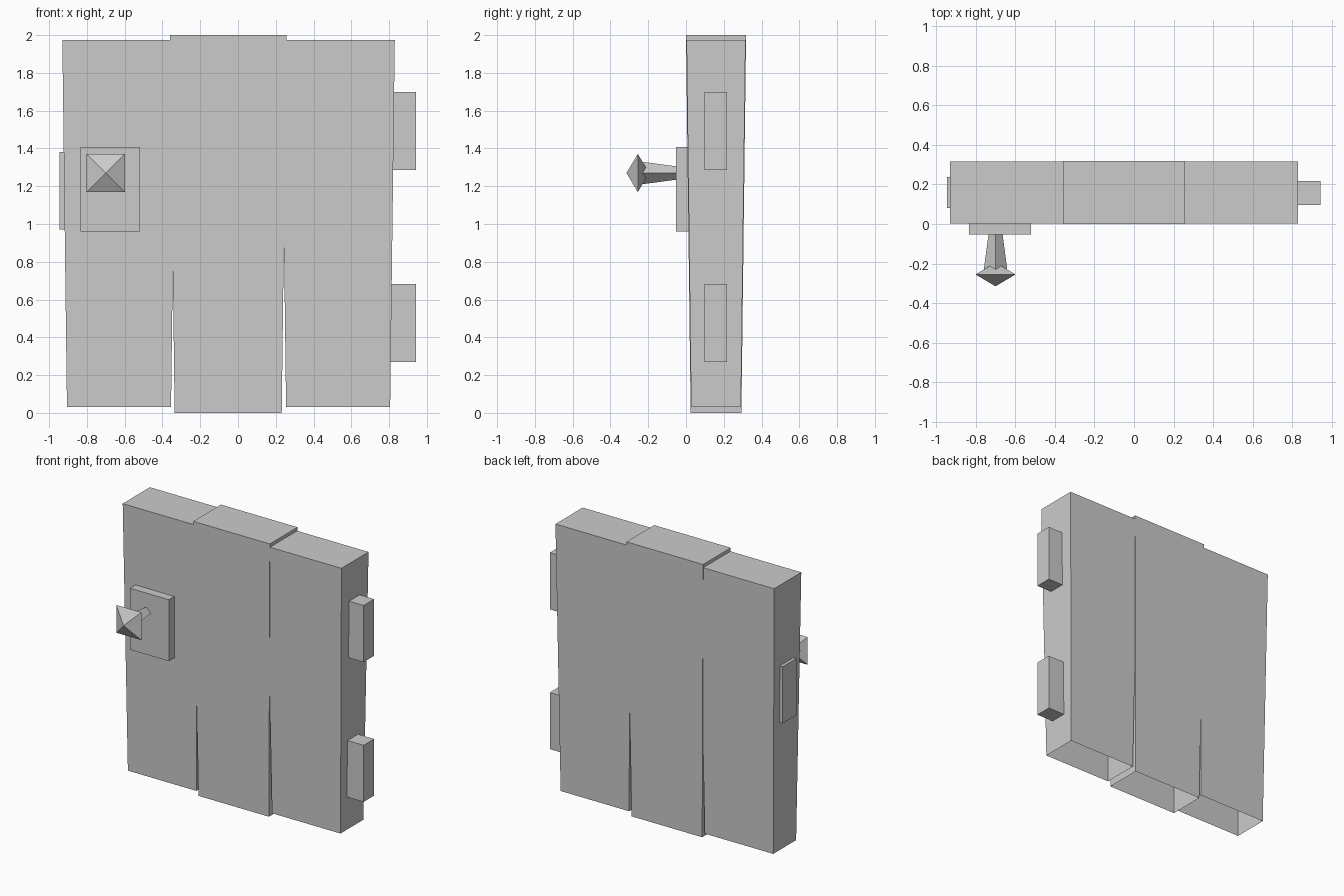
import bpy
import bmesh
from math import pi
from mathutils import Matrix, Vector

cube = bpy.data.objects.get("Cube")
if cube:
    bpy.data.objects.remove(cube, do_unlink=True)

GREY = (0.6, 0.6, 0.6, 1)
grey = bpy.data.materials.new("light grey")
grey.use_nodes = True
grey.diffuse_color = GREY
grey.node_tree.nodes["Principled BSDF"].inputs["Base Color"].default_value = GREY


def finish(name, bm):
    mesh = bpy.data.meshes.new(name)
    bm.to_mesh(mesh)
    bm.free()
    mesh.materials.append(grey)
    obj = bpy.data.objects.new(name, mesh)
    bpy.context.scene.collection.objects.link(obj)
    return obj


def box(name, xs, ys, zs, taper=0, open_base=False):
    """Box between limits; the base is narrowed by taper on every side."""
    bm = bmesh.new()
    bmesh.ops.create_cube(bm, size=1)
    for v in bm.verts:
        inset = taper if v.co.z < 0 else 0
        x, y, z = (lim[int(c > 0)] for lim, c in zip((xs, ys, zs), v.co))
        v.co = Vector((x - inset * (1 if v.co.x > 0 else -1),
                       y - inset * (1 if v.co.y > 0 else -1), z))
    if open_base:
        bm.normal_update()
        base = [f for f in bm.faces if f.normal.z < -0.9]
        bmesh.ops.delete(bm, geom=base, context='FACES_ONLY')
    return finish(name, bm)


def cone(name, centre, y_front, y_back, r_front, r_back, spin):
    """Four-sided cone lying along y."""
    bm = bmesh.new()
    bmesh.ops.create_cone(
        bm, cap_ends=True, segments=4, radius1=r_front, radius2=r_back,
        depth=y_back - y_front,
        matrix=Matrix.Translation((centre[0], (y_front + y_back) / 2, centre[1]))
        @ Matrix.Rotation(-pi / 2, 4, 'X') @ Matrix.Rotation(spin, 4, 'Z'))
    return finish(name, bm)


# Three planks, narrower at the foot and hollow underneath
SIDE_Y, SIDE_Z = (0.003, 0.315), (0.03, 1.975)
box("plank_right", (-0.93, -0.33), SIDE_Y, SIDE_Z, 0.0245, True)
box("plank_middle", (-0.36, 0.256), (0, 0.318), (0, 2), 0.0245, True)
box("plank_left", (0.23, 0.83), SIDE_Y, SIDE_Z, 0.0245, True)

# Hinges on one edge, latch on the other
for name, z in (("hinge_lower", 0.27), ("hinge_upper", 1.287)):
    box(name, (0.78, 0.943), (0.097, 0.218), (z, z + 0.412))
box("latch", (-0.945, -0.85), (0.08, 0.238), (0.97, 1.382))

# Handle: back plate, flared stem and double-pyramid knob
box("handle_plate", (-0.833, -0.52), (-0.053, 0.05), (0.96, 1.407))
CENTRE = (-0.7, 1.27)
cone("handle_stem", CENTRE, -0.25, -0.04, 0.062, 0.034, 0)

bm = bmesh.new()
half, middle, reach = 0.101, -0.255, 0.06
ring = [bm.verts.new((CENTRE[0] + sx * half, middle, CENTRE[1] + sz * half))
        for sx, sz in ((-1, -1), (1, -1), (1, 1), (-1, 1))]
for side in (-1, 1):
    tip = bm.verts.new((CENTRE[0], middle + side * reach, CENTRE[1]))
    for i in range(4):
        bm.faces.new((ring[i], ring[(i + 1) % 4], tip))
bmesh.ops.recalc_face_normals(bm, faces=bm.faces)
finish("handle_knob", bm)
